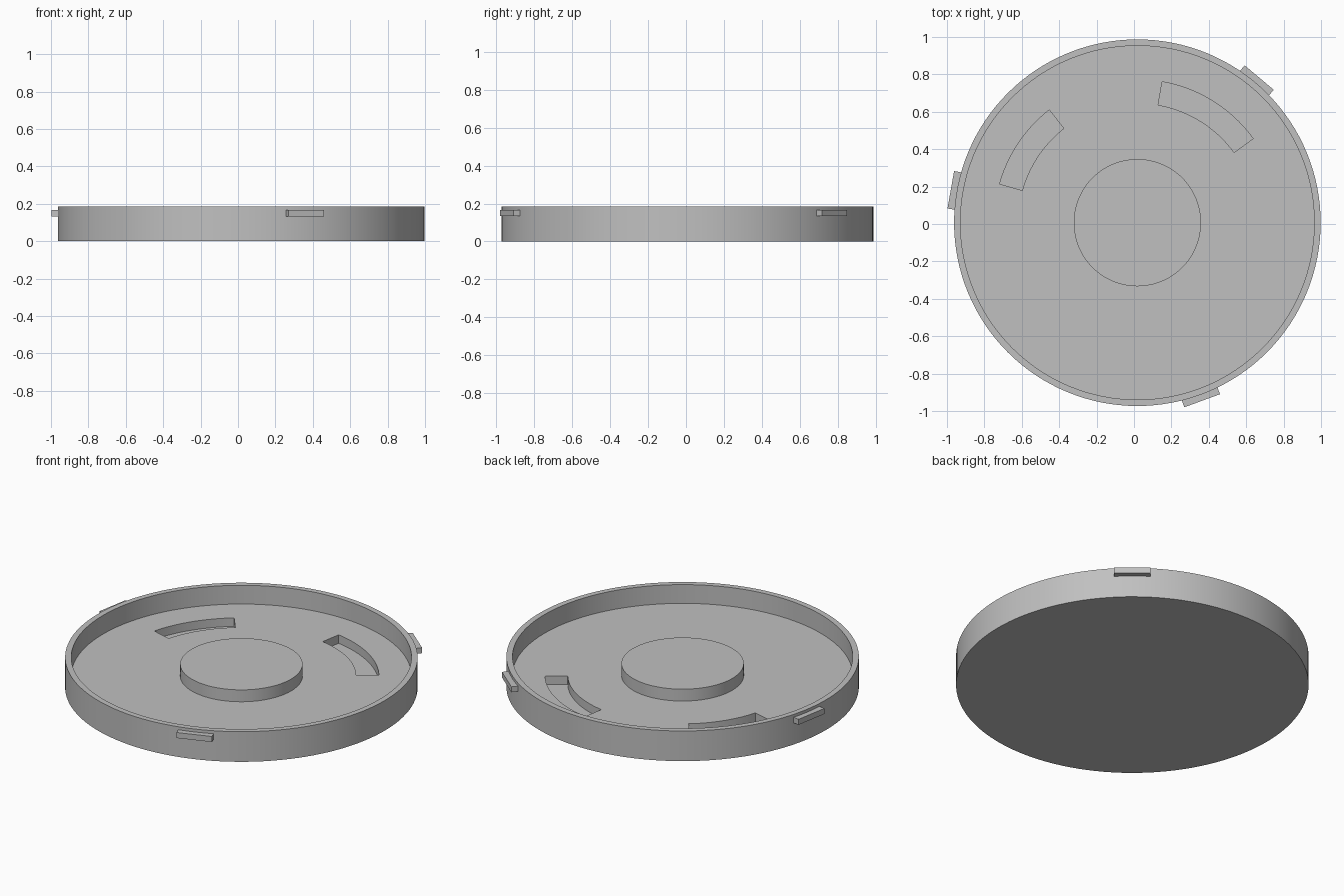
import bpy
import bmesh
from math import radians, cos, sin, pi
from mathutils import Matrix, Vector

CENTRE = Vector((0.018, 0.007, 0))
SEGMENTS = 128
RADIUS, INNER, HUB = 0.98, 0.946, 0.34
HEIGHT, FLOOR, HUB_TOP, SLOT_BOTTOM = 0.185, 0.07, 0.143, 0.018

cube = bpy.data.objects.get("Cube")
if cube:
    bpy.data.objects.remove(cube, do_unlink=True)

grey = bpy.data.materials.new("plain grey")
grey.use_nodes = True
colour = (0.53, 0.53, 0.53, 1)
grey.diffuse_color = colour
grey.node_tree.nodes["Principled BSDF"].inputs["Base Color"].default_value = colour


def make_object(name, bm):
    bmesh.ops.recalc_face_normals(bm, faces=bm.faces)
    mesh = bpy.data.meshes.new(name)
    bm.to_mesh(mesh)
    bm.free()
    mesh.materials.append(grey)
    obj = bpy.data.objects.new(name, mesh)
    obj.location = CENTRE
    bpy.context.collection.objects.link(obj)
    return obj


def activate(obj):
    bpy.ops.object.select_all(action="DESELECT")
    obj.select_set(True)
    bpy.context.view_layer.objects.active = obj


def lathe(name, profile):
    """Closed rings joined by quads, with a flat cap at each end."""
    bm = bmesh.new()
    rings = []
    for r, z in profile:
        rings.append([bm.verts.new((r * cos(2 * pi * i / SEGMENTS),
                                    r * sin(2 * pi * i / SEGMENTS), z))
                      for i in range(SEGMENTS)])
    for a, b in zip(rings, rings[1:]):
        for i in range(SEGMENTS):
            j = (i + 1) % SEGMENTS
            bm.faces.new((a[i], a[j], b[j], b[i]))
    bm.faces.new(rings[0])
    bm.faces.new(rings[-1])
    return make_object(name, bm)


def arc_block(name, r0, r1, start, end, z0, z1, steps=24):
    """Solid block following an arc."""
    bm = bmesh.new()
    angles = [radians(start + (end - start) * i / steps) for i in range(steps + 1)]
    outline = [(r1 * cos(a), r1 * sin(a), z0) for a in angles]
    outline += [(r0 * cos(a), r0 * sin(a), z0) for a in reversed(angles)]
    base = bm.faces.new([bm.verts.new(p) for p in outline])
    top = bmesh.ops.extrude_face_region(bm, geom=[base])["geom"]
    bmesh.ops.translate(bm, vec=(0, 0, z1 - z0),
                        verts=[v for v in top if isinstance(v, bmesh.types.BMVert)])
    return make_object(name, bm)


# Round tray with raised rim and central hub
tray = lathe("tray", [(RADIUS, 0), (RADIUS, HEIGHT), (INNER, HEIGHT),
                      (INNER, FLOOR), (HUB, FLOOR), (HUB, HUB_TOP)])

# Two curved blind slots cut in the floor
for start, end in ((36, 80), (128, 164.3)):
    cutter = arc_block("slot_cutter", 0.639, 0.765, start, end, SLOT_BOTTOM, 0.12)
    cutter.hide_render = True
    cut = tray.modifiers.new("slot", "BOOLEAN")
    cut.operation = "DIFFERENCE"
    cut.solver = "EXACT"
    cut.object = cutter
    activate(tray)
    bpy.ops.object.modifier_apply(modifier=cut.name)
    bpy.data.objects.remove(cutter, do_unlink=True)

activate(tray)
bpy.ops.object.shade_smooth_by_angle(angle=radians(30))

# Three straight locking tabs around the outside of the rim
TAB_IN, TAB_OUT = 0.957, 1.013
for n, angle in enumerate((50, 170, 290), 1):
    bm = bmesh.new()
    bmesh.ops.create_cube(bm, size=1)
    bmesh.ops.scale(bm, vec=(TAB_OUT - TAB_IN, 0.203, 0.034), verts=bm.verts)
    bmesh.ops.translate(bm, vec=((TAB_IN + TAB_OUT) / 2, 0, 0.15), verts=bm.verts)
    bmesh.ops.rotate(bm, matrix=Matrix.Rotation(radians(angle), 3, "Z"), verts=bm.verts)
    make_object(f"locking_tab_{n}", bm)
